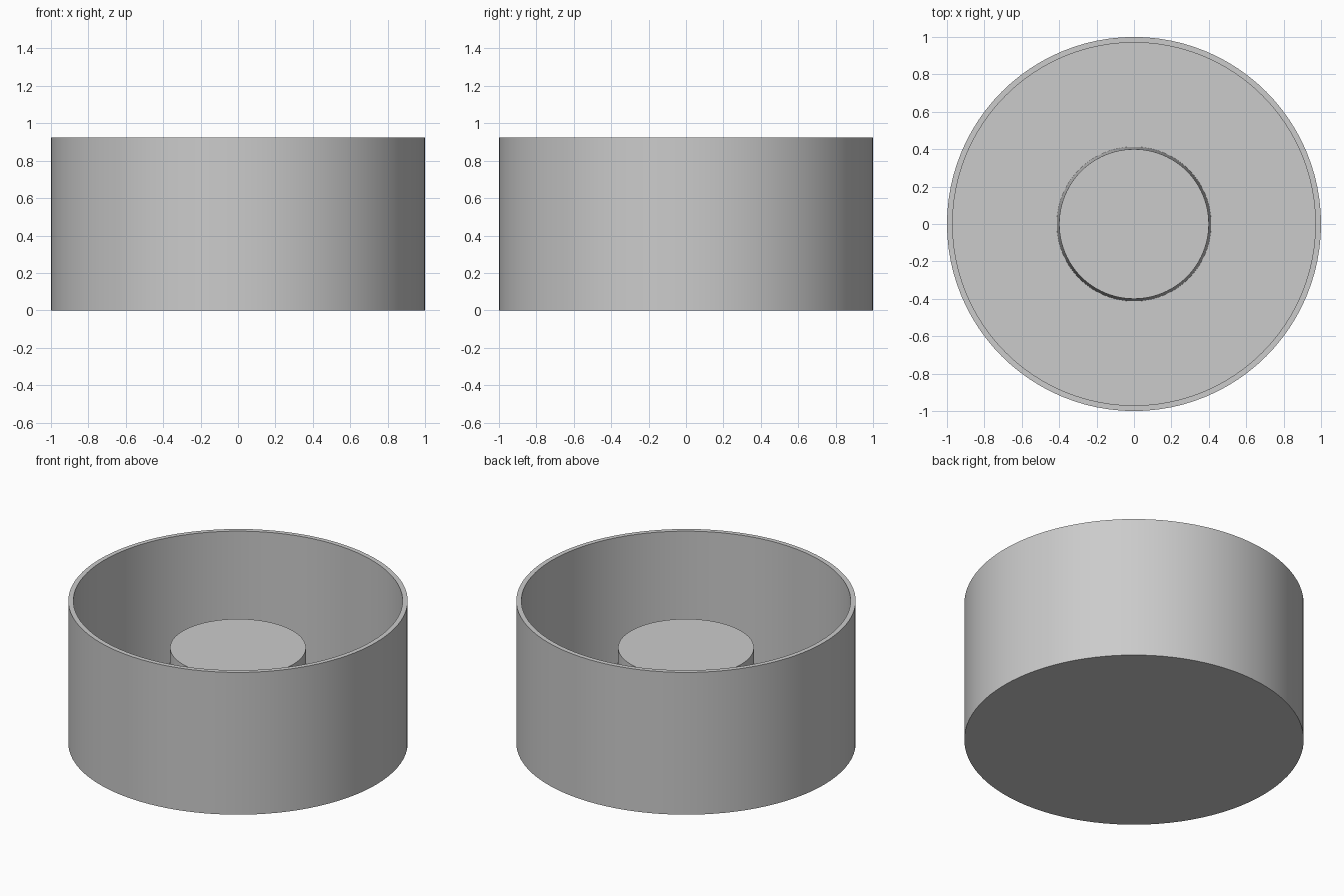
import bpy
import bmesh
import math

cube = bpy.data.objects.get("Cube")
if cube:
    bpy.data.objects.remove(cube)

SEGMENTS = 96
HEIGHT = 0.925
WALL = 0.03
POST_TOP = 0.62

grey = bpy.data.materials.new("light grey")
grey.use_nodes = True
colour = (0.6, 0.6, 0.6, 1)
grey.diffuse_color = colour
grey.node_tree.nodes["Principled BSDF"].inputs["Base Color"].default_value = colour


def lathe(name, profile):
    """Turn a profile of (radius, z) points around the z axis."""
    bm = bmesh.new()
    verts = [bm.verts.new((r, 0, z)) for r, z in profile]
    edges = [bm.edges.new(pair) for pair in zip(verts, verts[1:])]
    bmesh.ops.spin(bm, geom=verts + edges, cent=(0, 0, 0), axis=(0, 0, 1),
                   angle=math.tau, steps=SEGMENTS, use_duplicate=False)
    bmesh.ops.remove_doubles(bm, verts=bm.verts, dist=0.0001)
    bmesh.ops.recalc_face_normals(bm, faces=bm.faces)
    mesh = bpy.data.meshes.new(name)
    bm.to_mesh(mesh)
    bm.free()
    mesh.materials.append(grey)
    obj = bpy.data.objects.new(name, mesh)
    bpy.context.collection.objects.link(obj)
    bpy.ops.object.select_all(action="DESELECT")
    obj.select_set(True)
    bpy.context.view_layer.objects.active = obj
    bpy.ops.object.shade_smooth_by_angle(angle=math.radians(30))
    return obj


# Open round cup with a thin wall and floor, and a tapered post in its middle
lathe("cup_with_post", [
    (0, 0), (1, 0), (1, HEIGHT), (1 - WALL, HEIGHT), (1 - WALL, WALL),
    (0.413, WALL), (0.4, POST_TOP), (0, POST_TOP),
])
